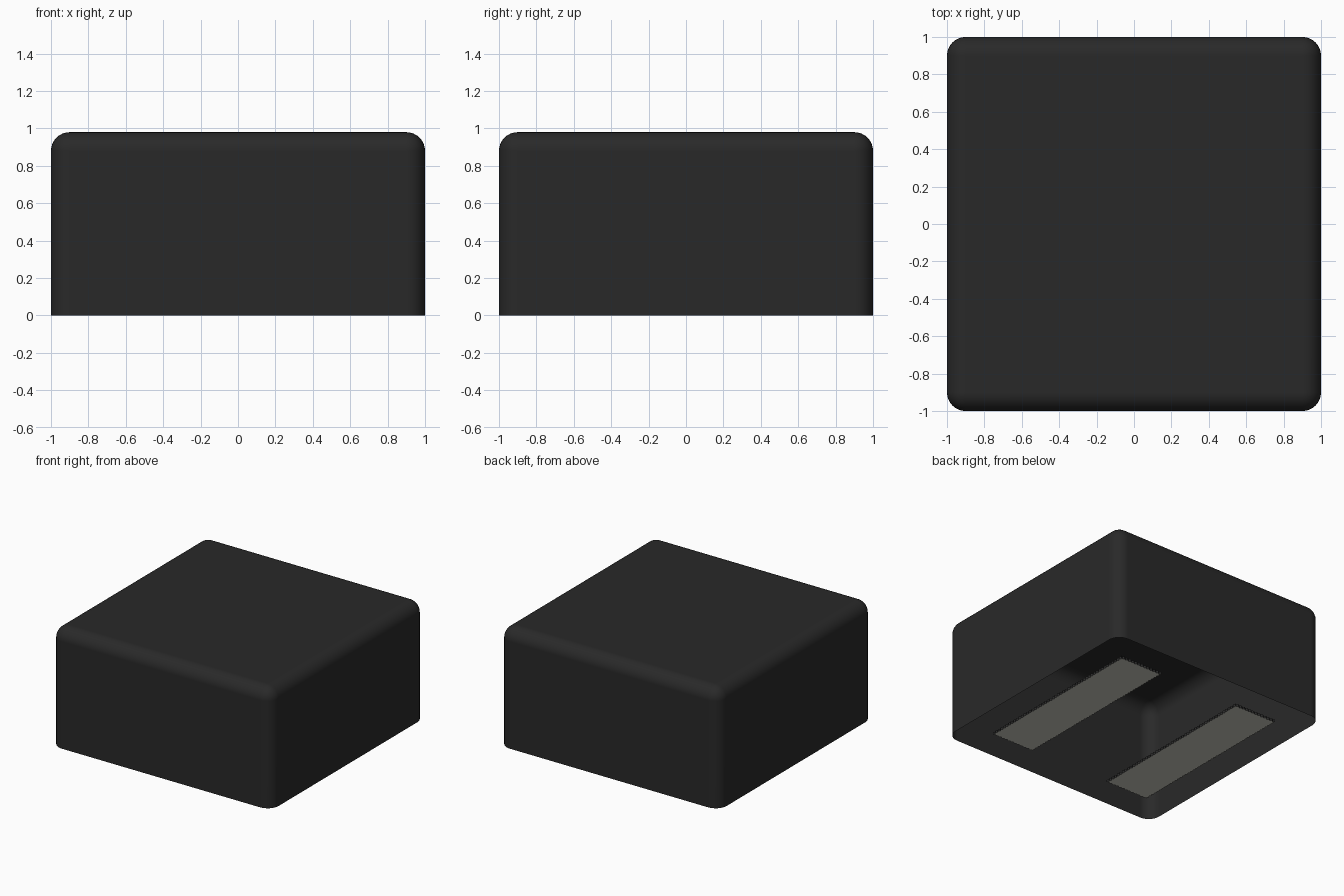
import bpy, bmesh, math
from mathutils import Matrix, Vector

cube = bpy.data.objects.get("Cube")
if cube:
    bpy.data.objects.remove(cube, do_unlink=True)

HEIGHT = 0.98
RADIUS = 0.1
PAD_W, PAD_L, PAD_T = 0.39, 1.51, 0.02
TOOTH, PITCH = 0.01, 0.03


def material(name, rgb):
    mat = bpy.data.materials.new(name)
    mat.use_nodes = True
    mat.diffuse_color = (*rgb, 1)
    mat.node_tree.nodes["Principled BSDF"].inputs["Base Color"].default_value = (*rgb, 1)
    return mat


def make_object(name, bm, mats):
    mesh = bpy.data.meshes.new(name)
    bm.to_mesh(mesh)
    bm.free()
    for mat in mats:
        mesh.materials.append(mat)
    obj = bpy.data.objects.new(name, mesh)
    bpy.context.collection.objects.link(obj)
    return obj


def pinked_outline(x):
    """Rectangle around (x, 0) with small saw teeth along every edge."""
    w, l = PAD_W / 2, PAD_L / 2
    corners = [Vector(c) for c in ((x - w, -l), (x + w, -l), (x + w, l), (x - w, l))]
    points = []
    for a, b in zip(corners, corners[1:] + corners[:1]):
        along = (b - a).normalized()
        inward = Vector((-along.y, along.x))
        count = round((b - a).length / PITCH)
        for i in range(count):
            points.append(a.lerp(b, i / count))
            points.append(a.lerp(b, (i + 0.5) / count) + inward * TOOTH)
    return points


black = material("black_plastic", (0.022, 0.022, 0.022))
grey = material("grey_pad", (0.57, 0.57, 0.50))

# Hollow cap: rounded box cut open at the floor
bm = bmesh.new()
bmesh.ops.create_cube(bm, size=2, matrix=Matrix.Diagonal((1, 1, HEIGHT, 1)))
bmesh.ops.bevel(bm, geom=bm.edges[:], offset=RADIUS, segments=8, profile=0.5, affect='EDGES')
bmesh.ops.bisect_plane(bm, geom=bm.verts[:] + bm.edges[:] + bm.faces[:],
                       plane_co=(0, 0, 0), plane_no=(0, 0, 1), clear_inner=True)
shell = make_object("cap_shell", bm, [black])
bpy.context.view_layer.objects.active = shell
shell.select_set(True)
bpy.ops.object.shade_smooth_by_angle(angle=math.radians(40))
normals = shell.modifiers.new("flat_panels", 'WEIGHTED_NORMAL')
normals.keep_sharp = True

# Two thin pads running front to back, grey underneath with dark edges
for name, x in (("right_pad", -0.56), ("left_pad", 0.56)):
    bm = bmesh.new()
    base = bm.faces.new([bm.verts.new((p.x, p.y, 0)) for p in pinked_outline(x)])
    top = bmesh.ops.extrude_face_region(bm, geom=[base], use_keep_orig=True)["geom"]
    bmesh.ops.translate(bm, vec=(0, 0, PAD_T),
                        verts=[v for v in top if isinstance(v, bmesh.types.BMVert)])
    bmesh.ops.recalc_face_normals(bm, faces=bm.faces[:])
    for face in bm.faces:
        face.material_index = 1 if face.normal.z < -0.5 else 0
    make_object(name, bm, [black, grey])
